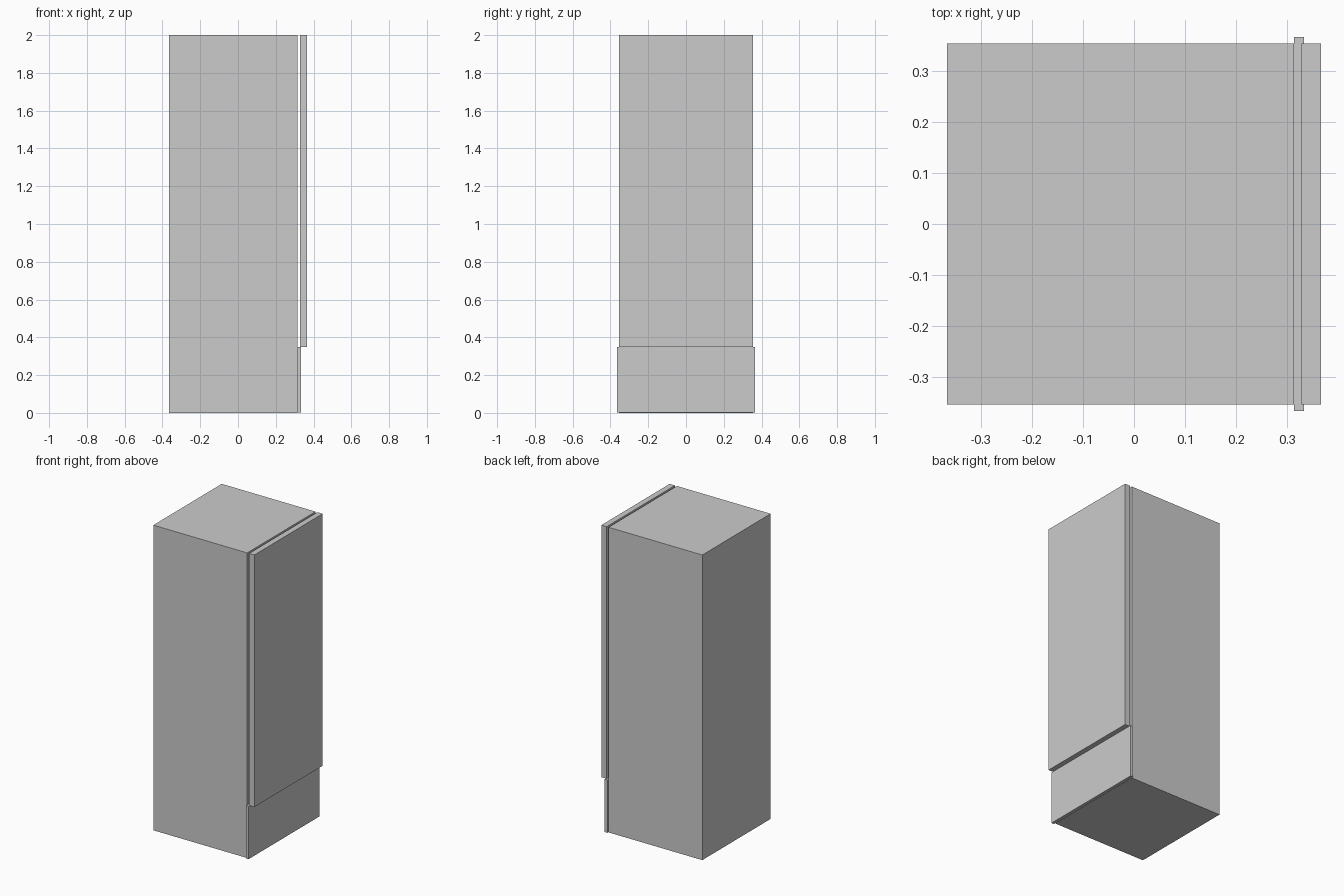
import bpy

if "Cube" in bpy.data.objects:
    bpy.data.objects.remove(bpy.data.objects["Cube"])


def box(name, x, y, z):
    """Axis-aligned box from (min, max) ranges."""
    bpy.ops.mesh.primitive_cube_add(size=1, location=[sum(r) / 2 for r in (x, y, z)])
    ob = bpy.context.object
    ob.name = name
    ob.scale = [r[1] - r[0] for r in (x, y, z)]
    bpy.ops.object.transform_apply(location=False, rotation=False, scale=True)
    return ob


HEIGHT = 2.0
SPLIT = 0.348       # height where the kick panel meets the door
HALF_DEPTH = 0.354
BODY_FACE = 0.314   # door side of the cabinet

# Main cabinet
box("cabinet_body", (-0.366, BODY_FACE), (-HALF_DEPTH, HALF_DEPTH), (0, HEIGHT))
# Tall door, held off the body by a thin open gap
box("door", (0.328, 0.366), (-HALF_DEPTH, HALF_DEPTH), (SPLIT, HEIGHT))
# Slightly wider panel below the door
box("kick_panel", (BODY_FACE, 0.333), (-0.366, 0.366), (0.002, SPLIT))
